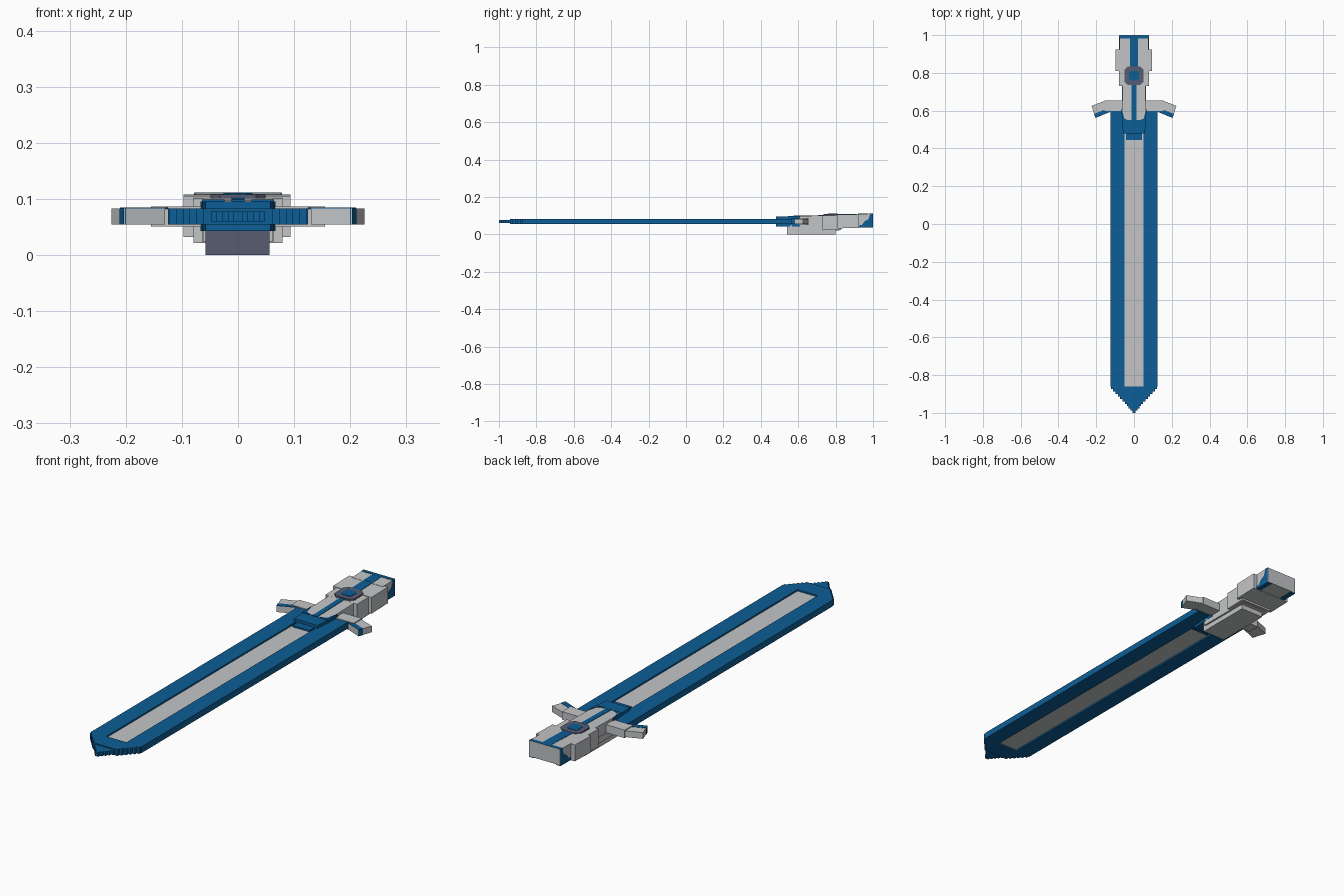
import bpy, bmesh

cube = bpy.data.objects.get("Cube")
if cube:
    bpy.data.objects.remove(cube, do_unlink=True)


def material(name, rgb):
    m = bpy.data.materials.new(name)
    m.use_nodes = True
    m.diffuse_color = (*rgb, 1)
    m.node_tree.nodes["Principled BSDF"].inputs["Base Color"].default_value = (*rgb, 1)
    return m


BLUE = material("blue", (0.004, 0.112, 0.305))
LIGHT = material("light_grey", (0.55, 0.56, 0.57))
SLATE = material("slate", (0.095, 0.108, 0.165))


def prism(name, outline, z0, z1, mat, axis="z"):
    """Extrude an outline: (x, y) along z, or (y, z) along x."""
    bm = bmesh.new()
    put = (lambda p, d: (p[0], p[1], d)) if axis == "z" else (lambda p, d: (d, p[0], p[1]))
    low = [bm.verts.new(put(p, z0)) for p in outline]
    top = [bm.verts.new(put(p, z1)) for p in outline]
    bm.faces.new(low)
    bm.faces.new(top)
    n = len(outline)
    for i in range(n):
        j = (i + 1) % n
        bm.faces.new((low[i], low[j], top[j], top[i]))
    bmesh.ops.recalc_face_normals(bm, faces=bm.faces)
    mesh = bpy.data.meshes.new(name)
    bm.to_mesh(mesh)
    bm.free()
    mesh.materials.append(mat)
    obj = bpy.data.objects.new(name, mesh)
    bpy.context.collection.objects.link(obj)
    return obj


def block(name, x0, x1, y0, y1, z0, z1, mat, rise=0.0):
    """Box whose back end is lifted by rise."""
    return prism(name, [(y0, z0), (y1, z0 + rise), (y1, z1 + rise), (y0, z1)],
                 x0, x1, mat, axis="x")


def recolour(obj, mat, rule):
    obj.data.materials.append(mat)
    for f in obj.data.polygons:
        if rule(f):
            f.material_index = 1


def stair(y0, y1, steps, w0, w1):
    """Symmetric stepped outline narrowing from y0 to y1."""
    side = []
    for i in range(steps):
        w = w0 + (w1 - w0) * i / (steps - 1)
        side += [(w, y0 + (y1 - y0) * i / steps), (w, y0 + (y1 - y0) * (i + 1) / steps)]
    return side + [(-x, y) for x, y in reversed(side)]


# Blade: two rails, sunken centre panel, stepped point
for s, side in ((1, "left"), (-1, "right")):
    a, b = sorted((s * 0.05, s * 0.125))
    block(f"blade_rail_{side}", a, b, -0.86, 0.60, 0.055, 0.083, BLUE)
block("blade_panel", -0.05, 0.05, -0.861, 0.50, 0.062, 0.076, LIGHT)
prism("blade_point", stair(-0.86, -0.94, 6, 0.122, 0.062), 0.055, 0.083, BLUE)
prism("blade_point_end", stair(-0.94, -1.0, 5, 0.048, 0.008), 0.060, 0.078, BLUE)

# Collar around the blade root
block("blade_clip", -0.042, 0.042, 0.445, 0.50, 0.058, 0.083, BLUE)
prism("collar", [(-0.058, 0.48), (0.058, 0.48), (0.067, 0.61), (-0.067, 0.61)],
      0.043, 0.096, BLUE)

# Crossguard arms with drooping ends and blue front edging
for s, side in ((1, "left"), (-1, "right")):
    a, b = sorted((s * 0.05, s * 0.155))
    block(f"guard_arm_{side}", a, b, 0.598, 0.655, 0.051, 0.087, LIGHT)
    prism(f"guard_end_{side}", [(s * x, y) for x, y in
          ((0.13, 0.592), (0.203, 0.562), (0.225, 0.625), (0.150, 0.654))],
          0.055, 0.083, LIGHT)
    prism(f"guard_edge_top_{side}", [(s * x, y) for x, y in
          ((0.125, 0.598), (0.130, 0.592), (0.203, 0.562), (0.2105, 0.583), (0.155, 0.605))],
          0.082, 0.0845, BLUE)
    prism(f"guard_edge_tip_{side}", [(s * x, y) for x, y in
          ((0.200, 0.563), (0.204, 0.562), (0.2115, 0.583), (0.208, 0.584))],
          0.055, 0.083, BLUE)

# Underside housing
lower = block("lower_housing", -0.058, 0.056, 0.54, 0.80, 0.0, 0.045, LIGHT)
recolour(lower, SLATE, lambda f: f.normal.y < -0.9)
block("lower_housing_step", -0.064, 0.064, 0.56, 0.82, 0.022, 0.05, LIGHT)

# Handle sections, front to back
block("handle_neck", -0.062, 0.062, 0.55, 0.74, 0.024, 0.097, LIGHT, 0.004)
block("handle_middle", -0.079, 0.079, 0.73, 0.83, 0.022, 0.101, LIGHT, 0.002)
block("handle_grip", -0.097, 0.094, 0.81, 0.925, 0.032, 0.105, LIGHT, 0.003)
block("pommel", -0.077, 0.077, 0.915, 1.0, 0.038, 0.109, LIGHT, 0.002)

# Blue neck corners and centre stripes
for s, side in ((1, "left"), (-1, "right")):
    prism(f"neck_corner_{side}", [(s * x, y) for x, y in
          ((0.024, 0.545), (0.064, 0.545), (0.064, 0.61), (0.052, 0.56))],
          0.09, 0.0995, BLUE)
    a, b = sorted((s * 0.060, s * 0.064))
    block(f"neck_side_{side}", a, b, 0.55, 0.61, 0.045, 0.098, BLUE)
block("neck_stripe", -0.012, 0.012, 0.545, 0.74, 0.096, 0.099, BLUE, 0.004)
block("grip_stripe", -0.022, 0.022, 0.81, 0.93, 0.104, 0.107, BLUE, 0.003)
block("pommel_stripe", -0.022, 0.022, 0.92, 0.985, 0.108, 0.1105, BLUE, 0.001)
block("pommel_top_band", -0.0775, 0.0775, 0.983, 0.999, 0.108, 0.112, BLUE)

# Octagonal button on the handle
def octagon(r, cut, cy):
    q = [(r, -cut), (r, cut), (cut, r), (-cut, r), (-r, cut), (-r, -cut), (-cut, -r), (cut, -r)]
    return [(x, cy + y) for x, y in q]


prism("button_ring", octagon(0.049, 0.032, 0.785), 0.09, 0.1085, SLATE)
prism("button", octagon(0.026, 0.017, 0.785), 0.10, 0.1105, BLUE)

# Blue diagonal flashes on the pommel sides, and its lower edges
for s, side in ((1, "left"), (-1, "right")):
    a, b = sorted((s * 0.074, s * 0.0785))
    prism(f"pommel_flash_{side}", [(0.922, 0.0375), (0.999, 0.0375), (0.999, 0.111),
          (0.985, 0.111), (0.975, 0.08), (0.955, 0.07), (0.94, 0.05), (0.922, 0.048)],
          a, b, BLUE, axis="x")
    a, b = sorted((s * 0.055, s * 0.078))
    block(f"pommel_lower_edge_{side}", a, b, 0.92, 0.999, 0.0365, 0.042, BLUE)
